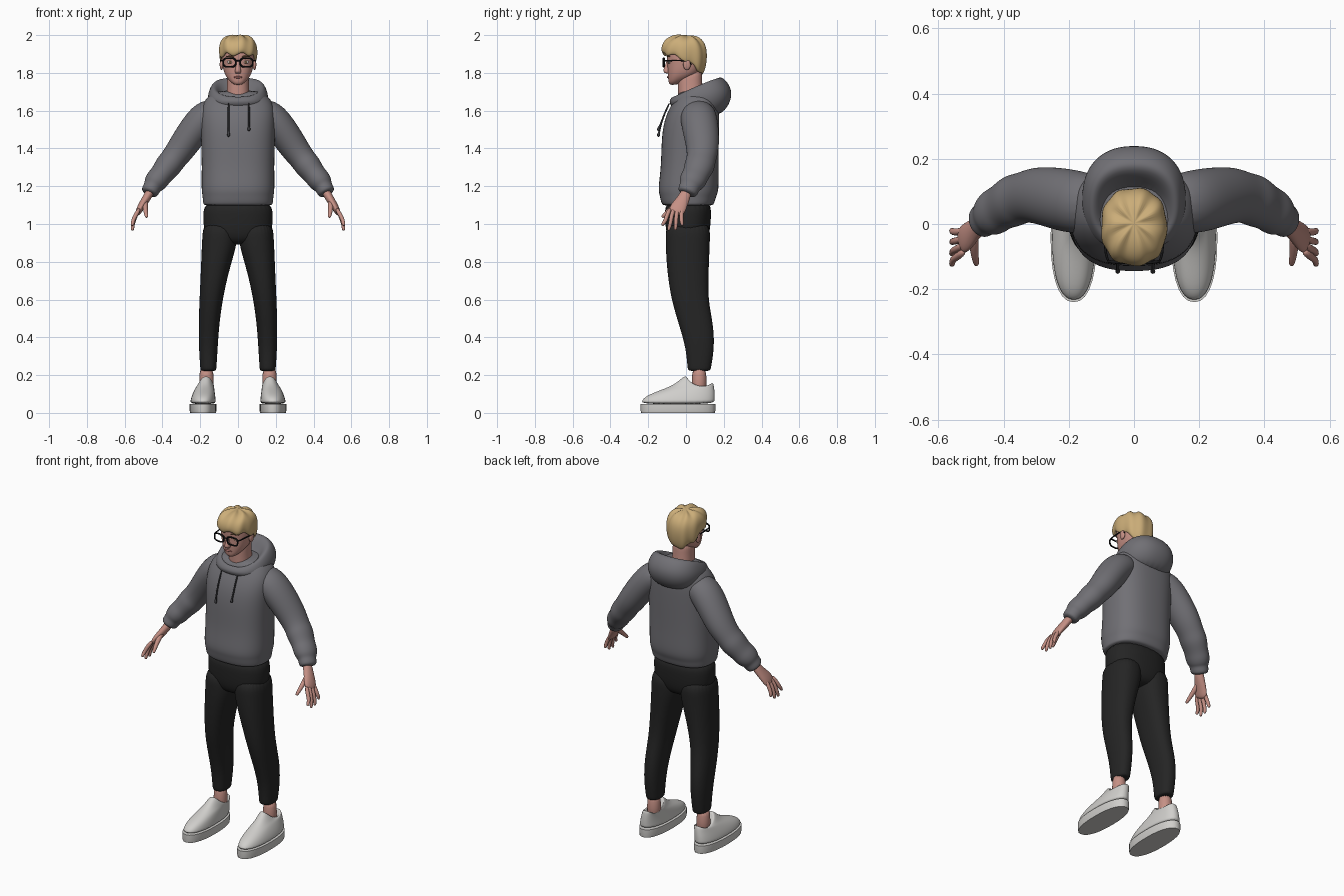
import bpy, bmesh, math
from mathutils import Vector, Matrix


def material(name, rgb):
    m = bpy.data.materials.new(name)
    m.diffuse_color = (*rgb, 1)
    return m


SKIN = material("skin", (0.56, 0.28, 0.235))
GREY = material("hoodie_grey", (0.165, 0.162, 0.178))
BLACK = material("trouser_black", (0.018, 0.018, 0.018))
HAIR = material("blond_hair", (0.60, 0.42, 0.19))
SHOE = material("shoe_white", (0.63, 0.62, 0.60))
FRAME = material("frame_black", (0.008, 0.008, 0.009))
CORD = material("cord_dark_grey", (0.045, 0.045, 0.05))
WHITE = material("eye_white", (0.68, 0.62, 0.60))
LIP = material("lip", (0.42, 0.16, 0.145))
BROWN = material("brow_brown", (0.16, 0.09, 0.04))


def finish(bm, name, mat, sub):
    bmesh.ops.recalc_face_normals(bm, faces=bm.faces)
    me = bpy.data.meshes.new(name)
    bm.to_mesh(me)
    bm.free()
    me.materials.append(mat)
    ob = bpy.data.objects.new(name, me)
    bpy.context.collection.objects.link(ob)
    if sub:
        mod = ob.modifiers.new("smooth", 'SUBSURF')
        mod.levels = mod.render_levels = sub
    return ob


def loft(name, rings, mat, sub=2, caps=True, closed=False):
    """Skin a list of equal point rings."""
    bm = bmesh.new()
    vs = [[bm.verts.new(p) for p in r] for r in rings]
    n = len(vs[0])
    pairs = list(zip(vs, vs[1:])) + ([(vs[-1], vs[0])] if closed else [])
    for a, b in pairs:
        for i in range(n):
            j = (i + 1) % n
            bm.faces.new((a[i], a[j], b[j], b[i])).smooth = True
    if caps and not closed:
        for r in (vs[0], vs[-1]):
            bm.faces.new(r).smooth = sub > 0
    return finish(bm, name, mat, sub)


def ring(yf, zf, yb, zb, rx, cx=0, p=2.3, dip=0, ripple=0, n=28):
    """Tilted oval running from a front point (yf, zf) to a back point (yb, zb)."""
    pts = []
    for i in range(n):
        a = 2 * math.pi * i / n
        k = 1 + ripple * math.sin(9 * a + 0.6)
        s, c = math.sin(a), math.cos(a)
        x = math.copysign(abs(s) ** (2 / p), s) * rx * k
        u = math.copysign(abs(c) ** (2 / p), c) * k
        t = (1 - u) / 2
        z = zf + (zb - zf) * t - dip * s * s + ripple * 0.25 * math.sin(7 * a)
        pts.append(Vector((cx + x, yf + (yb - yf) * t, z)))
    return pts


def tube(name, path, mat, sub=1, n=12, closed=False, hint=(0, 1, 0)):
    """Tube through (x, y, z, r) or (x, y, z, r_hint_axis, r_other)."""
    rings, m = [], len(path)
    for i, q in enumerate(path):
        nxt = path[(i + 1) % m] if closed else path[min(i + 1, m - 1)]
        prv = path[i - 1] if closed else path[max(i - 1, 0)]
        t = (Vector(nxt[:3]) - Vector(prv[:3])).normalized()
        h = Vector(hint)
        u = (h - t * h.dot(t)).normalized()
        v = t.cross(u)
        rings.append([Vector(q[:3]) + u * q[3] * math.cos(a) + v * q[-1] * math.sin(a)
                      for a in (2 * math.pi * k / n for k in range(n))])
    return loft(name, rings, mat, sub, True, closed)


def ellipsoid(name, loc, size, mat):
    bm = bmesh.new()
    bmesh.ops.create_uvsphere(bm, u_segments=20, v_segments=12, radius=1,
                              matrix=Matrix.Translation(loc) @ Matrix.Diagonal((*size, 1)))
    for f in bm.faces:
        f.smooth = True
    return finish(bm, name, mat, 0)


def flip(path, s):
    return [(q[0] * s, *q[1:]) for q in path]


# Hoodie body: z, centre y, half width, half depth
body = [(1.095, .01, .178, .125), (1.105, .01, .185, .14), (1.14, .01, .188, .148),
        (1.155, .012, .190, .153), (1.19, .013, .195, .162), (1.3, .02, .192, .152),
        (1.45, .022, .196, .153), (1.55, .03, .20, .146), (1.62, .045, .195, .13),
        (1.67, .055, .168, .108), (1.71, .055, .115, .085)]
loft("hoodie_body", [ring(cy - ry, z, cy + ry, z, rx, p=2.5) for z, cy, rx, ry in body], GREY)

# Folded hood around the neck
loft("hood", [ring(-.07, 1.61, .165, 1.56, .125), ring(-.088, 1.64, .225, 1.62, .155),
              ring(-.088, 1.655, .245, 1.68, .162), ring(-.075, 1.672, .235, 1.735, .156),
              ring(-.062, 1.675, .185, 1.79, .132, dip=-.012),
              ring(-.045, 1.66, .145, 1.755, .10), ring(-.03, 1.63, .10, 1.67, .07)], GREY)

# Drawstrings with end tips
for side, x, end in (("left", .058, 1.49), ("right", -.05, 1.46)):
    tube(side + "_drawstring",
         [(x, -.085, 1.645, .005), (x, -.112, 1.59, .005), (x, -.133, 1.53, .005),
          (x, -.143, end + .022, .005), (x, -.145, end + .018, .009), (x, -.146, end, .008)],
         CORD, n=8)

# Trousers: hip block, then legs as z, inner x, outer x, front y, back y
loft("trouser_hips", [ring(-.112, 1.13, .133, 1.13, .18), ring(-.112, 1.05, .134, 1.05, .185),
                      ring(-.108, .96, .128, .96, .184), ring(-.09, .91, .11, .91, .14),
                      ring(-.05, .89, .07, .89, .06)], BLACK)
leg = [(1.02, .005, .184, -.108, .13), (.92, .003, .19, -.108, .127), (.86, .015, .193, -.107, .125),
       (.75, .048, .197, -.1, .12), (.6, .082, .204, -.079, .116), (.46, .1, .209, -.035, .147),
       (.34, .108, .207, .0, .15), (.235, .114, .2, .008, .132), (.22, .116, .198, .012, .13)]

# Shoe upper rings: front y, z, back y, z, half width, centre x, side dip
upper = [(-.236, .045, .152, .045, .068, .185, 0), (-.236, .065, .153, .07, .067, .185, 0),
         (-.21, .092, .153, .10, .061, .182, 0), (-.13, .122, .15, .13, .052, .177, 0),
         (-.06, .15, .147, .15, .047, .174, .01), (-.012, .195, .142, .16, .043, .17, .032),
         (.004, .195, .132, .158, .036, .168, .034), (.02, .15, .12, .12, .03, .167, .01)]

# Sleeve and hand paths
sleeve = [(.09, .06, 1.60, .08, .07), (.17, .065, 1.575, .1, .092), (.243, .08, 1.485, .096, .083),
          (.303, .09, 1.395, .087, .077), (.345, .08, 1.34, .077, .068), (.37, .072, 1.308, .083, .073),
          (.405, .052, 1.262, .07, .06), (.425, .04, 1.238, .073, .063), (.445, .025, 1.212, .066, .058),
          (.452, .02, 1.198, .054, .047), (.465, .01, 1.175, .055, .048), (.473, .003, 1.158, .046, .04)]
palm = [(.455, .01, 1.19, .028, .025), (.485, -.012, 1.135, .033, .023),
        (.515, -.04, 1.09, .046, .02), (.533, -.058, 1.05, .044, .015)]
knuckles = [("index", -.09, -.125, .99), ("middle", -.07, -.092, .965),
            ("ring", -.05, -.056, .967), ("little", -.028, -.02, .99)]

for side, s in (("left", 1), ("right", -1)):
    loft(side + "_trouser_leg", [ring(yf, z, yb, z, (xo - xi) / 2, s * (xi + xo) / 2)
                                 for z, xi, xo, yf, yb in leg], BLACK)
    tube(side + "_ankle", [(s * .167, .07, z, r) for z, r in ((.1, .042), (.16, .038), (.25, .04))],
         SKIN, n=16)
    loft(side + "_shoe_sole", [ring(-.238, 0, .153, 0, .068, s * .185),
                               ring(-.24, .012, .155, .012, .071, s * .185),
                               ring(-.24, .048, .155, .048, .071, s * .185)], SHOE, sub=0)
    loft(side + "_shoe_upper", [ring(a, b, c, d, w, s * cx, dip=dip)
                                for a, b, c, d, w, cx, dip in upper], SHOE)
    tube(side + "_sleeve", flip(sleeve, s), GREY, sub=2, n=20)
    tube(side + "_palm", flip(palm, s), SKIN, sub=2)
    for finger, y0, y1, z1 in knuckles:
        tube(f"{side}_{finger}_finger",
             flip([(.52, y0 + .008, 1.085, .012), (.543, (y0 * 2 + y1) / 3, 1.045, .0125),
                   (.556, (y0 + y1) / 2, (1.045 + z1) / 2, .0115), (.559, y1, z1 + .008, .010),
                   (.559, y1, z1, .006)], s), SKIN, n=8)
    tube(side + "_thumb", flip([(.49, -.02, 1.13, .017), (.492, -.065, 1.095, .016),
                                (.488, -.1, 1.062, .0125), (.484, -.122, 1.04, .010),
                                (.483, -.127, 1.035, .006)], s), SKIN, n=8)
    # Ear, eye and brow
    ellipsoid(side + "_ear", (s * .087, .005, 1.845), (.01, .02, .03), SKIN)
    ellipsoid(side + "_eye", (s * .041, -.089, 1.857), (.017, .006, .008), WHITE)
    ellipsoid(side + "_iris", (s * .041, -.0935, 1.857), (.007, .003, .007), BROWN)
    tube(side + "_eyebrow", flip([(.018, -.1, 1.884, .004), (.042, -.097, 1.89, .005),
                                  (.066, -.083, 1.884, .003)], s), BROWN, n=8, hint=(0, 0, 1))
    # Glasses rim and temple arm
    rim = []
    for i in range(20):
        a = 2 * math.pi * i / 20
        c, d = math.cos(a), math.sin(a)
        x = .045 + .033 * math.copysign(abs(c) ** .55, c)
        rim.append((s * x, -.119 + .12 * max(0, x - .045) ** 1.0,
                    1.855 + .023 * math.copysign(abs(d) ** .55, d), .005))
    tube(side + "_glasses_rim", rim, FRAME, n=8, closed=True)
    tube(side + "_glasses_temple", flip([(.077, -.115, 1.865, .005), (.087, -.10, 1.865, .004),
                                         (.092, -.02, 1.866, .004), (.092, .015, 1.862, .004),
                                         (.088, .03, 1.84, .003)], s), FRAME, n=8, hint=(0, 0, 1))

tube("glasses_bridge", [(-.014, -.119, 1.862, .004), (0, -.122, 1.866, .004),
                        (.014, -.119, 1.862, .004)], FRAME, n=8, hint=(0, 0, 1))

# Neck and head: front y, z, back y, z, half width
loft("neck", [ring(-.04, 1.62, .095, 1.62, .066), ring(-.042, 1.69, .088, 1.71, .06),
              ring(-.045, 1.75, .085, 1.77, .057), ring(-.045, 1.81, .085, 1.83, .057)], SKIN)
head = [(-.078, 1.733, -.02, 1.745, .02), (-.093, 1.745, .01, 1.765, .042),
        (-.095, 1.775, .05, 1.785, .064), (-.098, 1.81, .078, 1.81, .077),
        (-.098, 1.855, .092, 1.855, .084), (-.104, 1.90, .1, 1.90, .088),
        (-.092, 1.95, .088, 1.95, .077), (-.05, 1.98, .05, 1.98, .045)]
loft("head", [ring(*h) for h in head], SKIN)
loft("nose", [ring(-.1, 1.872, -.08, 1.872, .008, n=12), ring(-.112, 1.838, -.08, 1.838, .011, n=12),
              ring(-.123, 1.812, -.08, 1.812, .017, n=12), ring(-.115, 1.799, -.08, 1.799, .015, n=12),
              ring(-.098, 1.796, -.08, 1.796, .01, n=12)], SKIN)
ellipsoid("lips", (0, -.0935, 1.777), (.024, .007, .006), LIP)

# Hair: tousled cap with uneven fringe
hair = [(-.085, 1.92, .07, 1.80, .075, -.03, .02), (-.112, 1.892, .088, 1.785, .089, -.025, .035),
        (-.127, 1.905, .104, 1.82, .098, -.015, .03), (-.129, 1.935, .112, 1.88, .102, 0, .022),
        (-.115, 1.967, .108, 1.935, .099, 0, .022), (-.085, 1.99, .085, 1.975, .08, 0, .025),
        (-.04, 2.002, .045, 1.997, .045, 0, .02)]
loft("hair", [ring(a, b, c, d, w, dip=dip, ripple=rp, n=54) for a, b, c, d, w, dip, rp in hair], HAIR)
